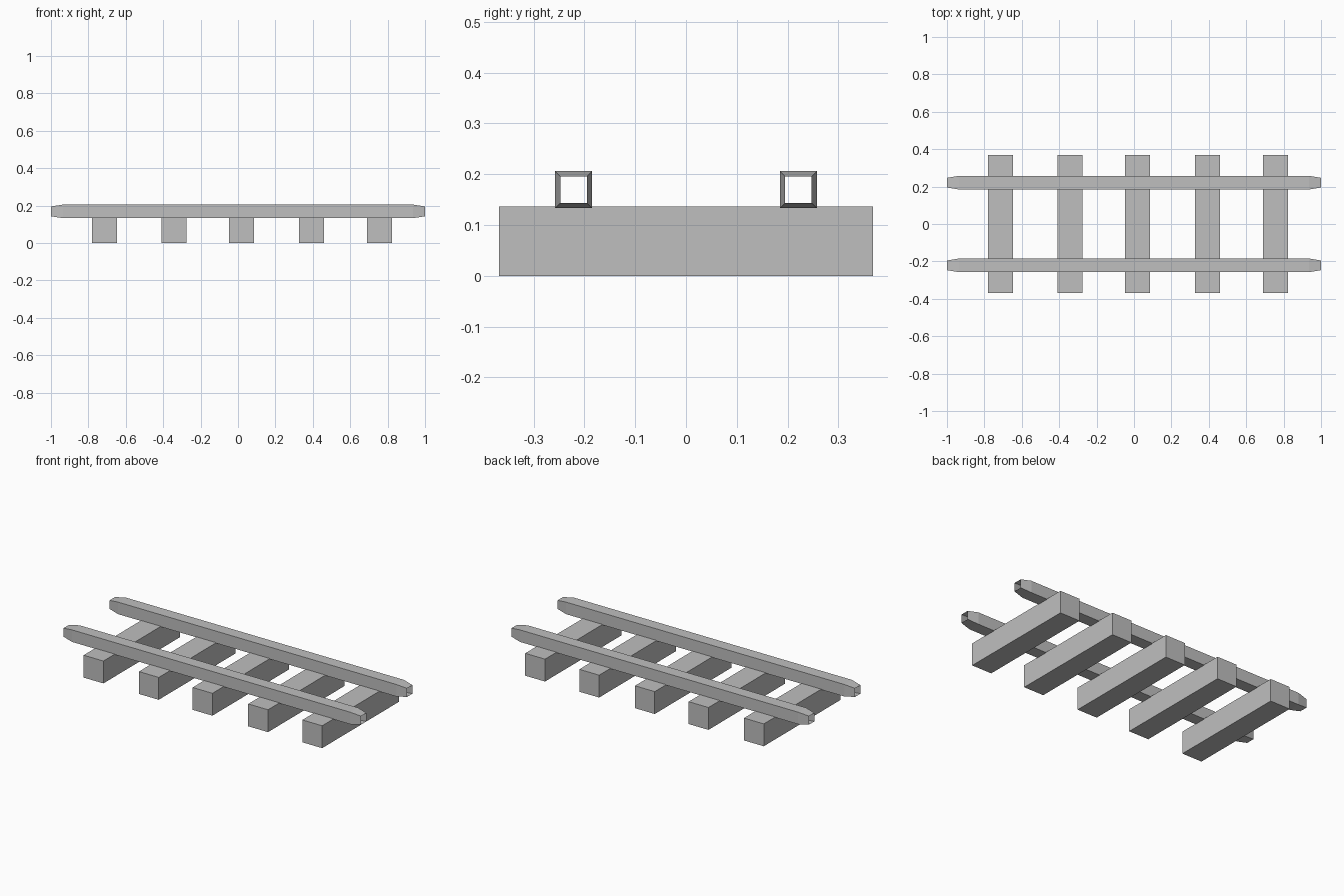
import bpy
import bmesh

default = bpy.data.objects.get("Cube")
if default:
    bpy.data.objects.remove(default, do_unlink=True)

grey = bpy.data.materials.new("plain_grey")
grey.use_nodes = True
colour = (0.52, 0.52, 0.52, 1)
grey.diffuse_color = colour
grey.node_tree.nodes["Principled BSDF"].inputs["Base Color"].default_value = colour


def add_object(name, bm, location):
    mesh = bpy.data.meshes.new(name)
    bm.to_mesh(mesh)
    bm.free()
    mesh.materials.append(grey)
    obj = bpy.data.objects.new(name, mesh)
    obj.location = location
    bpy.context.collection.objects.link(obj)


# Cross ties: flat-faced beams, spaced a little unevenly
TIE_W, TIE_L, TIE_H = 0.133, 0.736, 0.136
for i, x in enumerate((-0.714, -0.342, 0.019, 0.393, 0.757)):
    bm = bmesh.new()
    bmesh.ops.create_cube(bm, size=1)
    bmesh.ops.scale(bm, vec=(TIE_W, TIE_L, TIE_H), verts=bm.verts)
    add_object(f"cross_tie_{i + 1}", bm, (x, 0, TIE_H / 2))

# Rails: hollow square tubes with tapered, open ends
HALF, TIP_HALF, TAPER = 0.0365, 0.026, 0.065
SECTIONS = ((-1, TIP_HALF), (-1 + TAPER, HALF), (1 - TAPER, HALF), (1, TIP_HALF))
for name, y in (("front_rail", -0.221), ("back_rail", 0.221)):
    bm = bmesh.new()
    rings = [[bm.verts.new((x, r * sy, r * sz))
              for sy, sz in ((-1, -1), (1, -1), (1, 1), (-1, 1))]
             for x, r in SECTIONS]
    for a, b in zip(rings, rings[1:]):
        for k in range(4):
            n = (k + 1) % 4
            bm.faces.new((a[k], a[n], b[n], b[k]))
    bmesh.ops.recalc_face_normals(bm, faces=bm.faces)
    add_object(name, bm, (0, y, 0.1695))
